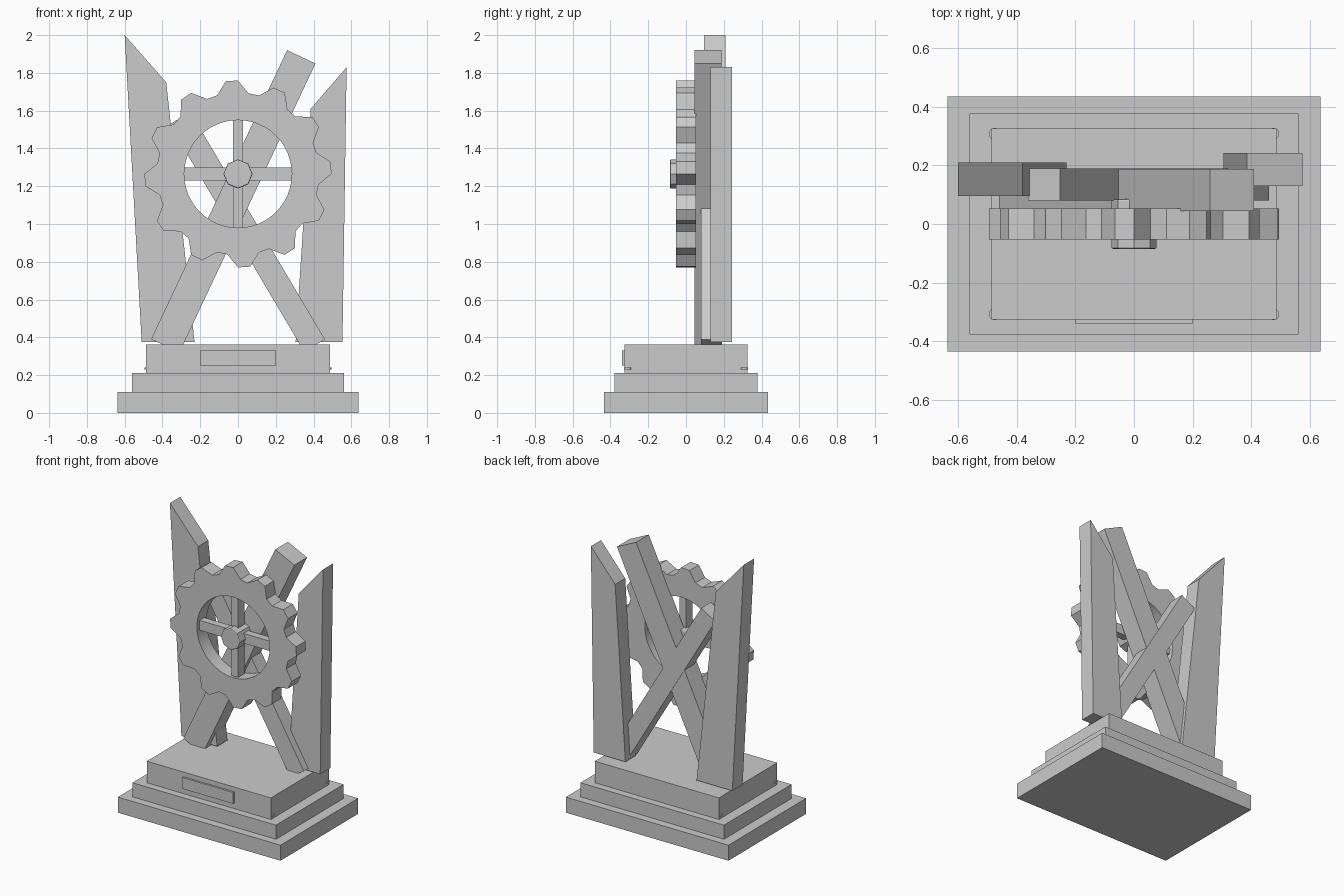
import bpy, bmesh
from math import radians, cos, sin, tau, hypot, atan2
from mathutils import Matrix

if "Cube" in bpy.data.objects:
    bpy.data.objects.remove(bpy.data.objects["Cube"])


def finish(bm, name):
    bmesh.ops.recalc_face_normals(bm, faces=bm.faces)
    mesh = bpy.data.meshes.new(name)
    bm.to_mesh(mesh)
    bm.free()
    ob = bpy.data.objects.new(name, mesh)
    bpy.context.collection.objects.link(ob)
    return ob


def box(name, x, y, z, rot_y=0):
    """Box from (min, max) ranges, turned about its own centre."""
    bm = bmesh.new()
    bmesh.ops.create_cube(bm, size=1)
    size = [r[1] - r[0] for r in (x, y, z)]
    mid = [(r[0] + r[1]) / 2 for r in (x, y, z)]
    bmesh.ops.transform(bm, verts=bm.verts, matrix=Matrix.Translation(mid)
                        @ Matrix.Rotation(rot_y, 4, 'Y') @ Matrix.Diagonal((*size, 1)))
    return finish(bm, name)


def slab(name, points, y0, y1):
    """Front (x, z) outline extruded from y0 to y1."""
    bm = bmesh.new()
    face = bm.faces.new([bm.verts.new((x, y0, z)) for x, z in points])
    new = bmesh.ops.extrude_face_region(bm, geom=[face])['geom']
    bmesh.ops.translate(bm, vec=(0, y1 - y0, 0),
                        verts=[v for v in new if isinstance(v, bmesh.types.BMVert)])
    return finish(bm, name)


def beam(name, a, b, width, y0, y1):
    """Rectangular beam between two (x, z) end centres."""
    dx, dz = b[0] - a[0], b[1] - a[1]
    cx, cz, half = (a[0] + b[0]) / 2, (a[1] + b[1]) / 2, hypot(dx, dz) / 2
    return box(name, (cx - width / 2, cx + width / 2), (y0, y1),
               (cz - half, cz + half), atan2(dx, dz))


def smooth(ob):
    bpy.context.view_layer.objects.active = ob
    ob.select_set(True)
    bpy.ops.object.shade_smooth_by_angle(angle=radians(30))
    ob.select_set(False)


# stepped base and plaque
for name, hx, hy, z0, z1 in (("base_bottom", .637, .435, 0, .11),
                             ("base_middle", .562, .378, .11, .21),
                             ("base_top", .486, .326, .21, .363)):
    box(name, (-hx, hx), (-hy, hy), (z0, z1))
box("plaque", (-.2, .2), (-.34, -.32), (.25, .33))

# small corner bolts
for sx in (-1, 1):
    for sy in (-1, 1):
        bm = bmesh.new()
        for r, z, h in ((.012, .22, .03), (.02, .235, .01)):
            bmesh.ops.create_cone(bm, cap_ends=True, segments=12, radius1=r, radius2=r,
                                  depth=h, matrix=Matrix.Translation((sx * .476, sy * .308, z)))
        finish(bm, "corner_bolt")

# jagged side slabs
slab("left_slab", [(-.6, 2), (-.38, 1.75), (-.23, .375), (-.51, .375)], .095, .21)
slab("right_slab", [(.575, 1.83), (.385, 1.61), (.305, .375), (.553, .375)], .13, .243)

# crossed beams
beam("long_beam", (-.385, .355), (.335, 1.885), .166, .045, .187)
beam("short_beam", (.405, .357), (-.307, 1.56), .128, .08, .19)

# gear ring: toothed outer loop bridged to a round bore
CZ, DEPTH, TEETH, PER = 1.265, .053, 12, 4
count = TEETH * PER
bm = bmesh.new()
loops = []
for inner in (False, True):
    for y in (-DEPTH, DEPTH):
        ring = []
        for i in range(count):
            r = .285 if inner else (.495 if i % PER < 2 else .43)
            a = tau / 4 + i * tau / count
            ring.append(bm.verts.new((r * cos(a), y, CZ + r * sin(a))))
        loops.append(ring)
of, ob_, nf, nb = loops
for p, q in ((of, ob_), (ob_, nb), (nb, nf), (nf, of)):
    for i in range(count):
        j = (i + 1) % count
        bm.faces.new((p[i], p[j], q[j], q[i]))
gear = finish(bm, "gear_ring")
for poly in gear.data.polygons:
    c = poly.center
    poly.use_smooth = abs(poly.normal.y) < .5 and hypot(c.x, c.z - CZ) < .3
gear.data.set_sharp_from_angle(angle=radians(20))

# spokes and hub
box("spoke_vertical", (-.026, .026), (-.035, .035), (CZ - .3, CZ + .3))
box("spoke_horizontal", (-.3, .3), (-.026, .026), (CZ - .035, CZ + .035))
bm = bmesh.new()
bmesh.ops.create_cone(bm, cap_ends=True, segments=8, radius1=.077, radius2=.077, depth=.17,
                      matrix=Matrix.Translation((0, 0, CZ)) @ Matrix.Rotation(tau / 4, 4, 'X'))
hub = finish(bm, "hub")
bev = hub.modifiers.new("edge", 'BEVEL')
bev.width, bev.segments, bev.limit_method, bev.angle_limit = .006, 2, 'ANGLE', radians(60)
